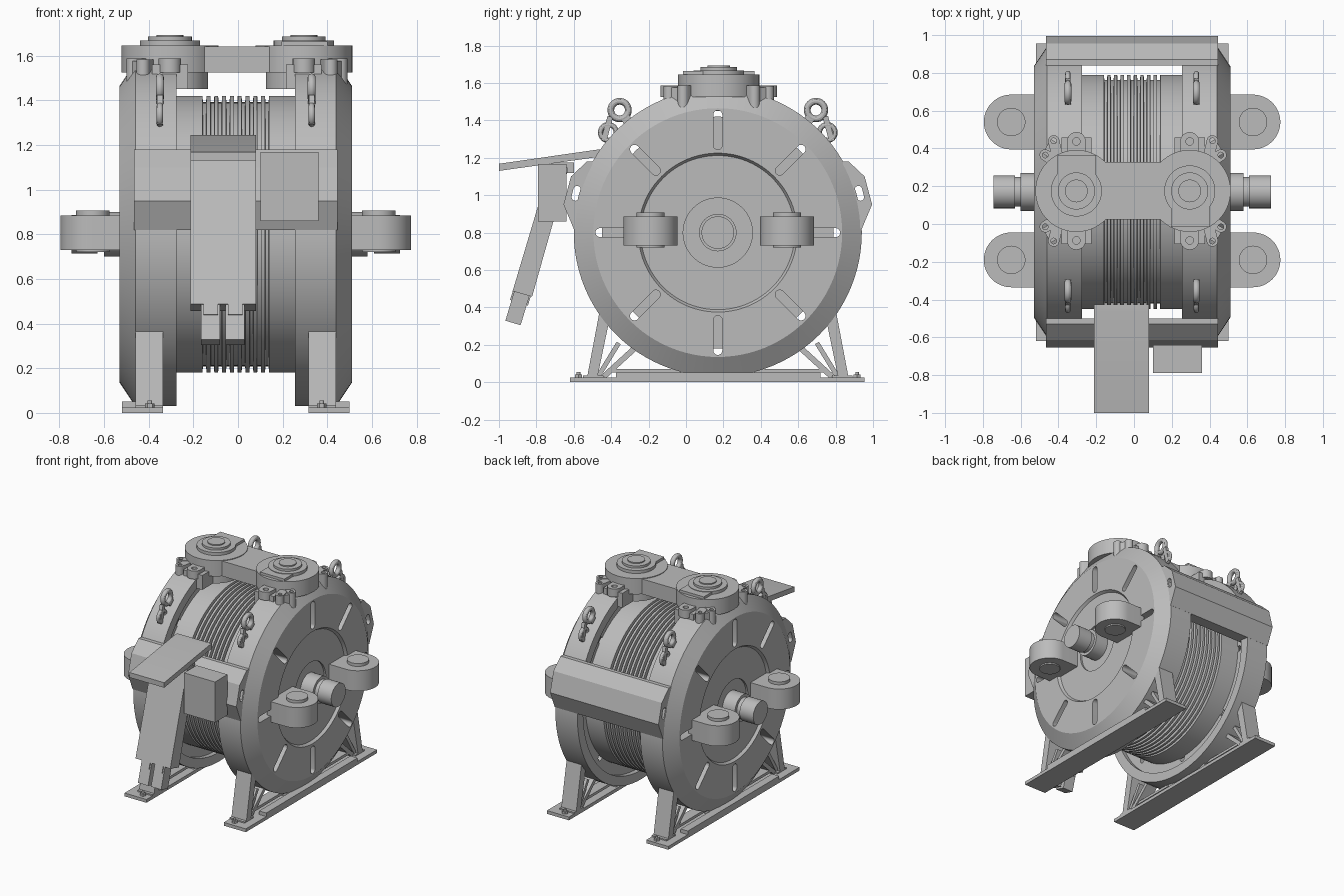
import bpy, bmesh
from math import sin, cos, pi, radians
from mathutils import Vector, Matrix

if "Cube" in bpy.data.objects:
    bpy.data.objects.remove(bpy.data.objects["Cube"], do_unlink=True)

CX, CY, CZ = -0.01, 0.17, 0.8      # drum centre
mat = bpy.data.materials.new("machine_grey")
mat.use_nodes = True
GREY = (0.5, 0.5, 0.5, 1)
mat.diffuse_color = GREY
mat.node_tree.nodes["Principled BSDF"].inputs["Base Color"].default_value = GREY


def finish(name, bm):
    bmesh.ops.recalc_face_normals(bm, faces=bm.faces)
    me = bpy.data.meshes.new(name)
    bm.to_mesh(me)
    bm.free()
    ob = bpy.data.objects.new(name, me)
    bpy.context.collection.objects.link(ob)
    me.materials.append(mat)
    smooth(ob)
    return ob


def smooth(ob):
    bpy.ops.object.select_all(action='DESELECT')
    ob.select_set(True)
    bpy.context.view_layer.objects.active = ob
    bpy.ops.object.shade_smooth_by_angle(angle=radians(30))


def add_prism(bm, pts, axis, lo, hi):
    def at(p, h):
        return (h, p[0], p[1]) if axis == 'x' else (p[0], p[1], h)
    face = bm.faces.new([bm.verts.new(at(p, lo)) for p in pts])
    ext = bmesh.ops.extrude_face_region(bm, geom=[face])
    move = Vector(at((0, 0), hi - lo))
    bmesh.ops.translate(bm, vec=move, verts=[v for v in ext['geom'] if isinstance(v, bmesh.types.BMVert)])


def prism(name, pts, axis, lo, hi):
    bm = bmesh.new()
    add_prism(bm, pts, axis, lo, hi)
    return finish(name, bm)


def box(name, x0, x1, y0, y1, z0, z1):
    return prism(name, [(x0, y0), (x1, y0), (x1, y1), (x0, y1)], 'z', z0, z1)


def circle(u, v, r, n=48):
    return [(u + r * cos(2 * pi * i / n), v + r * sin(2 * pi * i / n)) for i in range(n)]


def capsule(p, q, r, n=10):
    p, q = Vector(p), Vector(q)
    d = (q - p).normalized()
    s = Vector((-d.y, d.x))
    arc = [(sin(pi * i / n), cos(pi * i / n)) for i in range(n + 1)]
    return [q + r * (d * a + s * b) for a, b in arc] + [p - r * (d * a + s * b) for a, b in arc]


def strip(p, q, w):
    p, q = Vector(p), Vector(q)
    d = (q - p).normalized() * w / 2
    s = Vector((-d.y, d.x))
    return [p + s, p - s, q - s, q + s]


def lathe(name, profile, side=1, steps=96):
    bm = bmesh.new()
    vs = [bm.verts.new((CX + side * x, CY, CZ + r)) for x, r in profile]
    es = [bm.edges.new(e) for e in zip(vs, vs[1:])]
    bmesh.ops.spin(bm, geom=vs + es, cent=(CX, CY, CZ), axis=(1, 0, 0), angle=2 * pi, steps=steps)
    bmesh.ops.remove_doubles(bm, verts=bm.verts, dist=0.0001)
    return finish(name, bm)


def cut(ob, shapes, axis, lo, hi):
    bm = bmesh.new()
    for pts in shapes:
        add_prism(bm, pts, axis, lo, hi)
    cutter = finish("cutter", bm)
    cutter.hide_render = True
    mod = ob.modifiers.new("cut", 'BOOLEAN')
    mod.operation, mod.object, mod.solver = 'DIFFERENCE', cutter, 'EXACT'
    bpy.ops.object.select_all(action='DESELECT')
    ob.select_set(True)
    bpy.context.view_layer.objects.active = ob
    bpy.ops.object.modifier_apply(modifier=mod.name)
    bpy.data.objects.remove(cutter, do_unlink=True)
    smooth(ob)


# Ribbed drum core
core = [(-0.31, 0), (-0.31, 0.62)]
for i in range(9):
    x = -0.14 + i * 0.035
    core += [(x - 0.009, 0.62), (x - 0.007, 0.592), (x + 0.007, 0.592), (x + 0.009, 0.62)]
lathe("drum_core", core + [(0.31, 0.62), (0.31, 0)])

# End flanges with radial slots, shaft stubs
slots = []
for k in range(8):
    d = Vector((cos(k * pi / 4), sin(k * pi / 4)))
    c = Vector((CY, CZ))
    slots.append(capsule(c + d * 0.468, c + d * 0.63, 0.024))
flange = [(0.3, 0), (0.3, 0.7), (0.265, 0.7), (0.265, 0.77), (0.45, 0.77), (0.52, 0.665),
          (0.52, 0.425), (0.5, 0.412), (0.5, 0.185), (0.485, 0.185), (0.485, 0)]
shaft = [(0.4, 0), (0.4, 0.1), (0.59, 0.1), (0.59, 0.078), (0.62, 0.078),
         (0.62, 0.087), (0.735, 0.087), (0.735, 0)]
for side, label in ((1, "left"), (-1, "right")):
    ob = lathe(label + "_flange", flange, side)
    cut(ob, slots, 'x', -0.8, 0.8)
    lathe(label + "_shaft", shaft, side, 48)

# Cross covers at front and back
for s, label in ((-1, "front"), (1, "back")):
    pts = [(0.67, 0.83), (0.77, 0.82), (0.825, 0.95), (0.785, 1.1), (0.70, 1.18), (0.67, 1.18)]
    ob = prism(label + "_cross_cover", [(CY + s * a, z) for a, z in pts], 'x', -0.465, 0.445)
    cut(ob, [capsule((CY + s * 0.762, 0.99), (CY + s * 0.752, 1.03), 0.02)], 'x', -0.8, 0.8)

# Side rollers in housings
for s, label in ((1, "left"), (-1, "right")):
    for y, end in ((-0.19, "front"), (0.54, "back")):
        cx = CX + s * 0.64
        arc = [(cx + s * 0.145 * cos(a), y + 0.145 * sin(a))
               for a in [pi * (i / 24 - 0.5) for i in range(25)]]
        inner = CX + s * 0.49
        prism(f"{label}_{end}_side_lug", arc + [(inner, y + 0.145), (inner, y - 0.145)], 'z', 0.73, 0.885)
        prism(f"{label}_{end}_lug_cap", circle(cx, y, 0.075), 'z', 0.72, 0.907)

# Feet: rails, slanted legs, braces and bolts
for s, label in ((1, "left"), (-1, "right")):
    def span(a, b):
        return sorted((CX + s * a, CX + s * b))
    box(label + "_rail", *span(0.325, 0.51), -0.62, 0.955, 0, 0.025)
    box(label + "_rail_bar", *span(0.45, 0.51), -0.375, 0.72, 0.02, 0.052)
    box(label + "_rail_web", *span(0.35, 0.43), -0.42, 0.76, 0.052, 0.072)
    box(label + "_rail_saddle", *span(0.34, 0.45), CY - 0.2, CY + 0.2, 0.02, 0.07)
    for m, end in ((-1, "front"), (1, "back")):
        def P(d, z):
            return (CY + m * d, z)
        nm = f"{label}_{end}_"
        prism(nm + "leg", [P(0.70, 0.02), P(0.645, 0.02), P(0.57, 0.38), P(0.63, 0.39)], 'x', *span(0.325, 0.45))
        prism(nm + "brace", strip(P(0.61, 0.03), P(0.38, 0.24), 0.03), 'x', *span(0.34, 0.43))
        prism(nm + "strut", strip(P(0.64, 0.03), P(0.53, 0.21), 0.025), 'x', *span(0.34, 0.43))
        box(nm + "foot_pad", *span(0.325, 0.45), *sorted((CY + m * 0.61, CY + m * 0.72)), 0.02, 0.035)
        bx = CX + s * 0.385
        prism(nm + "bolt", circle(bx, CY + m * 0.745, 0.022, 6), 'z', 0.02, 0.042)
        prism(nm + "bolt_stud", circle(bx, CY + m * 0.745, 0.01, 16), 'z', 0.02, 0.055)

# Top bridge with two bearing housings
box("top_bridge", -0.31, 0.3, 0.023, 0.327, 1.525, 1.64)
for s, label in ((1, "left"), (-1, "right")):
    cx = CX / 2 + s * 0.3
    prism(label + "_bearing_housing", circle(cx, 0.175, 0.217, 64), 'z', 1.525, 1.645)
    prism(label + "_bearing_seat", circle(cx, 0.175, 0.17, 64), 'z', 1.45, 1.53)
    prism(label + "_bearing_ring", circle(cx, 0.175, 0.135), 'z', 1.64, 1.668)
    prism(label + "_bearing_hub", circle(cx, 0.175, 0.098), 'z', 1.66, 1.685)
    prism(label + "_bearing_cap", circle(cx, 0.175, 0.06), 'z', 1.68, 1.693)
    box(label + "_bearing_plate", *sorted((cx - 0.1, cx + 0.105)), *sorted((0.175, 0.175 - s * 0.19)), 1.64, 1.664)
    # Mounting ears and forked corner brackets
    for m, end in ((-1, "front"), (1, "back")):
        y = 0.175 + m * 0.262
        ear = prism(f"{label}_{end}_ear",
                    capsule((cx, y), (cx, 0.175 + m * 0.1), 0.05), 'z', 1.525, 1.587)
        cut(ear, [circle(cx, y, 0.02, 20)], 'z', 1.4, 1.7)
        box(f"{label}_{end}_ear_block", cx - 0.08, cx + 0.08, *sorted((y - m * 0.11, y + m * 0.02)), 1.45, 1.56)
        lobes = [(cx + s * 0.165, 0.175 + m * 0.19), (cx + s * 0.12, 0.175 + m * 0.265)]
        for i, p in enumerate(lobes):
            arm = prism(f"{label}_{end}_fork_arm_{i}",
                        capsule(p, (cx + s * 0.09, 0.175 + m * 0.14), 0.03), 'z', 1.45, 1.587 - i * 0.004)
            cut(arm, [circle(*p, 0.015, 20)], 'z', 1.4, 1.7)
        prism(f"{label}_{end}_fork_web", strip(lobes[0], lobes[1], 0.035), 'z', 1.46, 1.575)

# Lifting eyes with hooked tails
for s, label in ((1, "left"), (-1, "right")):
    for m, end in ((-1, "front"), (1, "back")):
        x = CX + s * 0.34
        for nm, d, z, R, r in (("eye", 0.525, 1.455, 0.047, 0.018), ("link", 0.585, 1.335, 0.042, 0.014)):
            bpy.ops.mesh.primitive_torus_add(major_radius=R, minor_radius=r, major_segments=32,
                                             minor_segments=12, location=(x, CY + m * d, z),
                                             rotation=(0, pi / 2, 0))
            ob = bpy.context.object
            ob.name = f"{label}_{end}_lifting_{nm}"
            ob.data.materials.append(mat)
            smooth(ob)
        prism(f"{label}_{end}_lifting_stem", strip((CY + m * 0.50, 1.42), (CY + m * 0.46, 1.37), 0.05),
              'x', x - 0.016, x + 0.016)
        prism(f"{label}_{end}_lifting_tail", strip((CY + m * 0.575, 1.42), (CY + m * 0.61, 1.29), 0.03),
              'x', x - 0.013, x + 0.013)

# Front control box, tilted cabinet, lid and plugs
box("control_box", 0.1, 0.36, -0.79, -0.64, 0.86, 1.168)
prism("tilted_cabinet", [(-0.927, 0.487), (-0.823, 0.457), (-0.63, 1.14), (-0.65, 1.168), (-0.724, 1.168)],
      'x', -0.212, 0.08)
prism("cabinet_lid", [(-1.0, 1.13), (-0.465, 1.205), (-0.425, 1.205), (-0.425, 1.245), (-0.465, 1.245),
                      (-1.0, 1.168)], 'x', -0.212, 0.08)
box("cabinet_hinge", -0.19, 0.06, -0.72, -0.6, 1.12, 1.175)
for i, x in enumerate((-0.165, -0.055)):
    prism(f"cable_plug_{i}", strip((-0.925, 0.317), (-0.87, 0.5), 0.085), 'x', x, x + 0.085)
    prism(f"cable_collar_{i}", strip((-0.893, 0.425), (-0.87, 0.5), 0.1), 'x', x + 0.01, x + 0.075)
